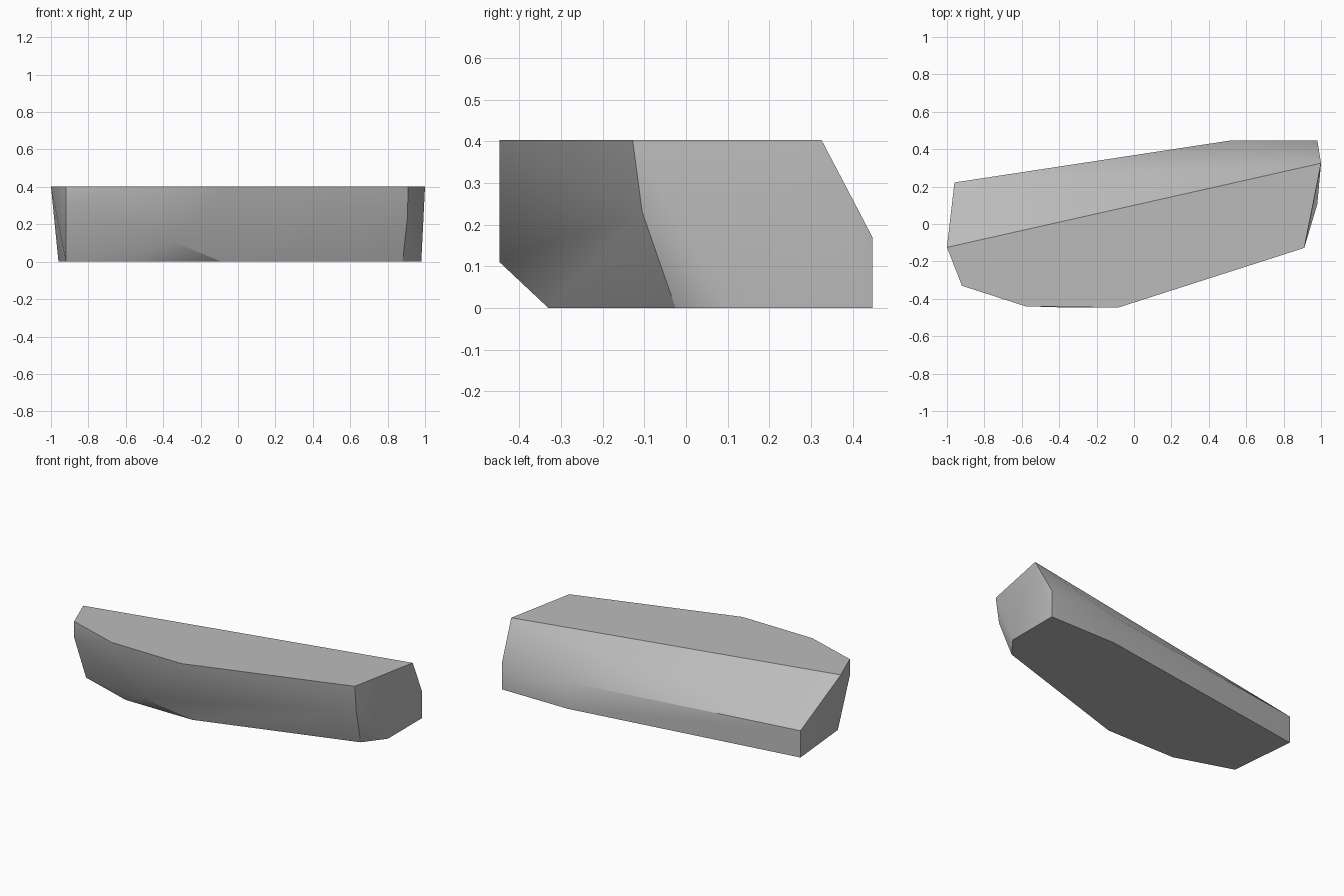
import bpy, bmesh
from math import radians

cube = bpy.data.objects.get("Cube")
if cube:
    bpy.data.objects.remove(cube, do_unlink=True)

# Flat stone colour
stone = bpy.data.materials.new("stone_grey")
stone.use_nodes = True
grey = (0.5, 0.5, 0.5, 1)
stone.diffuse_color = grey
bsdf = stone.node_tree.nodes["Principled BSDF"]
bsdf.inputs["Base Color"].default_value = grey
bsdf.inputs["Roughness"].default_value = 0.9

# Corner rings of the slab, each an outline at one height
top_height = 0.403
top_ring = [(1, .325), (.91, -.128), (-.085, -.447), (-.58, -.44),
            (-.92, -.33), (-1, -.125)]
back_ring = [(-.96, .222), (.52, .447), (.98, .447)]
base_ring = back_ring + [(.98, .105), (.88, -.025), (-.09, -.33),
                         (-.56, -.328), (-.92, -.21)]

corners = [(x, y, top_height) for x, y in top_ring]
corners += [(x, y, .17) for x, y in back_ring]
corners += [(x, y, 0) for x, y in base_ring]

# Chipped corners between the rings
corners += [(.905, -.105, .23), (-.35, -.447, .11), (-.92, -.33, .3)]

# Wrap the corners in one solid and merge coplanar triangles
bm = bmesh.new()
for c in corners:
    bm.verts.new(c)
hull = bmesh.ops.convex_hull(bm, input=bm.verts[:])
loose = set(hull["geom_interior"] + hull["geom_unused"])
bmesh.ops.delete(bm, geom=[v for v in loose if isinstance(v, bmesh.types.BMVert)],
                 context='VERTS')
bmesh.ops.dissolve_limit(bm, angle_limit=radians(1), verts=bm.verts[:], edges=bm.edges[:])
bmesh.ops.recalc_face_normals(bm, faces=bm.faces[:])

mesh = bpy.data.meshes.new("rock_slab")
bm.to_mesh(mesh)
bm.free()
mesh.materials.append(stone)
rock = bpy.data.objects.new("rock_slab", mesh)
bpy.context.collection.objects.link(rock)

# Soft shallow folds, crisp steep edges
bpy.ops.object.select_all(action='DESELECT')
rock.select_set(True)
bpy.context.view_layer.objects.active = rock
bpy.ops.object.shade_smooth_by_angle(angle=radians(32))
